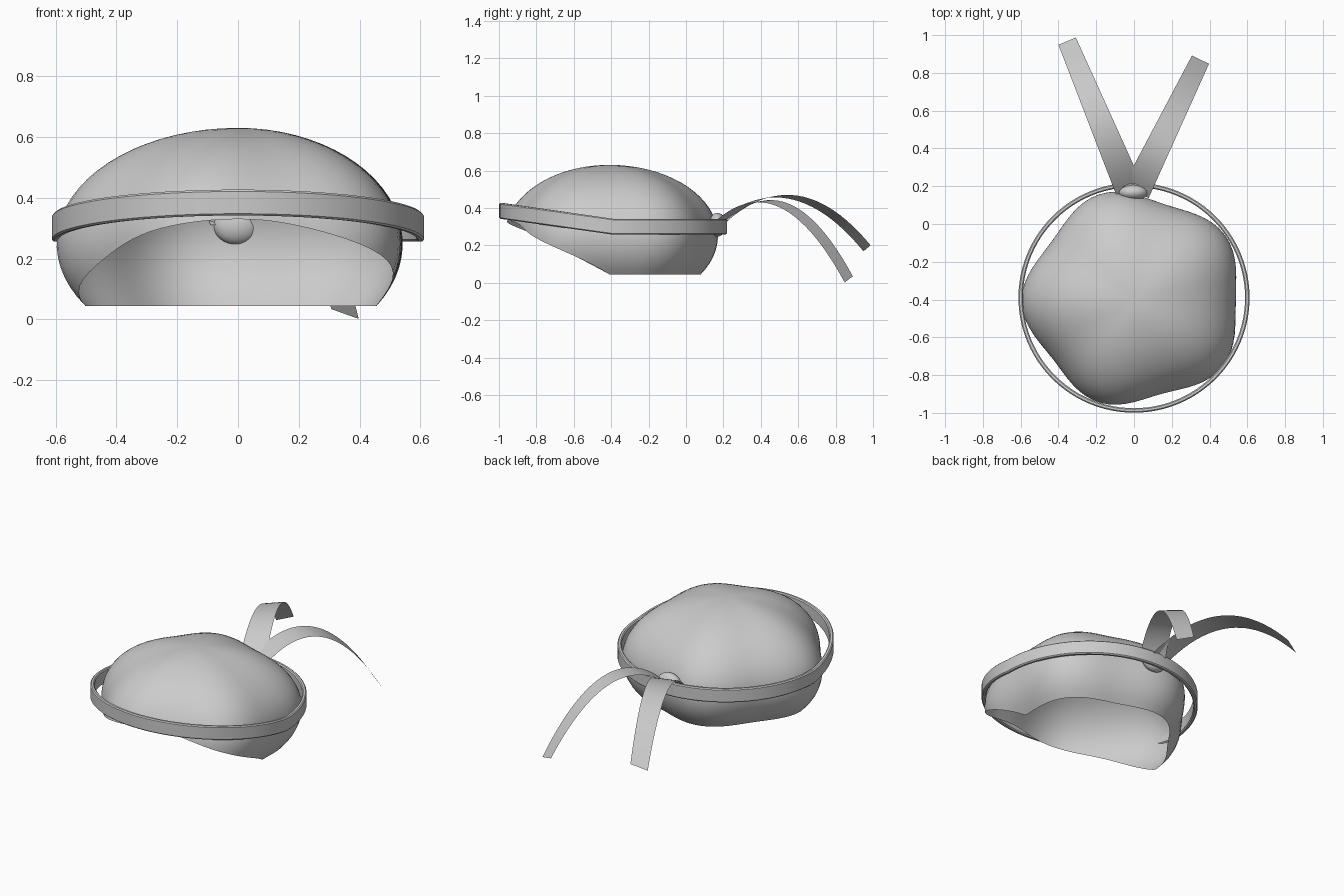
import bpy, bmesh
from math import sin, cos, asin, pi, radians
from mathutils import Vector

if "Cube" in bpy.data.objects:
    bpy.data.objects.remove(bpy.data.objects["Cube"])

CY = -0.41  # centre of the head in y


def make(name, verts, faces, angle=40):
    me = bpy.data.meshes.new(name)
    me.from_pydata(verts, [], faces)
    bm = bmesh.new()
    bm.from_mesh(me)
    bmesh.ops.remove_doubles(bm, verts=bm.verts, dist=1e-5)
    bmesh.ops.recalc_face_normals(bm, faces=bm.faces)
    bm.to_mesh(me)
    bm.free()
    ob = bpy.data.objects.new(name, me)
    bpy.context.collection.objects.link(ob)
    bpy.ops.object.select_all(action='DESELECT')
    ob.select_set(True)
    bpy.context.view_layer.objects.active = ob
    bpy.ops.object.shade_smooth_by_angle(angle=radians(angle))
    return ob


def grid_faces(rows, cols, wrap_c=False, wrap_r=False):
    return [(r * cols + c, r * cols + (c + 1) % cols,
             ((r + 1) % rows) * cols + (c + 1) % cols, ((r + 1) % rows) * cols + c)
            for r in range(rows if wrap_r else rows - 1)
            for c in range(cols if wrap_c else cols - 1)]


# Cloth cap: five-lobed dome whose rim rises over the forehead
N, R = 80, 24
verts = []
for r in range(R + 1):
    for c in range(N):
        a = 2 * pi * c / N
        front = max(0.0, -sin(a))
        low = asin((0.045 + 0.285 * front - 0.25) / 0.38)
        phi = pi / 2 + (low - pi / 2) * r / R
        rad = 0.568 * (1 + 0.05 * cos(5 * (a - pi))) * (1 - 0.04 * front) * cos(phi)
        verts.append((rad * cos(a), CY + rad * sin(a), 0.25 + 0.38 * sin(phi)))
faces = grid_faces(R + 1, N, wrap_c=True)[N:]
faces.append(tuple(range(N, 2 * N)))
bm_verts = verts
make("scarf_cap", bm_verts, faces, 60)

# Headband: flat at the back, tilted up at the front, small chamfers
N = 96
section = [(0.588, 0.263), (0.594, 0.257), (0.606, 0.257), (0.612, 0.263),
           (0.612, 0.336), (0.606, 0.342), (0.594, 0.342), (0.588, 0.336)]
verts = []
for rad, z in section:
    for c in range(N):
        a = 2 * pi * c / N
        verts.append((rad * cos(a), -0.39 + rad * sin(a) * 0.995,
                      z + 0.085 * max(0.0, -sin(a))))
make("headband", verts, grid_faces(len(section), N, True, True), 30)

# Knot at the back
bpy.ops.mesh.primitive_uv_sphere_add(segments=24, ring_count=16, radius=1,
                                     location=(-0.004, 0.168, 0.31))
knot = bpy.context.object
knot.name = "knot"
knot.scale = (0.077, 0.044, 0.064)
bpy.ops.object.shade_smooth_by_angle(angle=radians(60))


# Two tapering ribbon tails that arc out and fall behind the knot
def tail(name, start, end, peak, side):
    p0, p2 = Vector(start), Vector(end)
    p1 = (p0 + p2) / 2
    p1.z = 2 * peak - p1.z
    d = (p2 - p0).xy.normalized()
    inner = Vector((-side * d.y, side * d.x, 0))
    n, verts = 24, []
    for i in range(n + 1):
        t = i / n
        p = p0 * (1 - t) ** 2 + p1 * 2 * t * (1 - t) + p2 * t * t
        half = 0.075 - 0.025 * t
        for k in (-1, 1):
            verts.append(p + inner * half * k + Vector((0, 0, 0.016 * k * t)))
    make(name, verts, grid_faces(n + 1, 2), 60)


tail("tail_left", (-0.02, 0.17, 0.31), (-0.354, 0.968, 0.184), 0.458, -1)
tail("tail_right", (0.01, 0.17, 0.31), (0.352, 0.87, 0.018), 0.415, 1)
